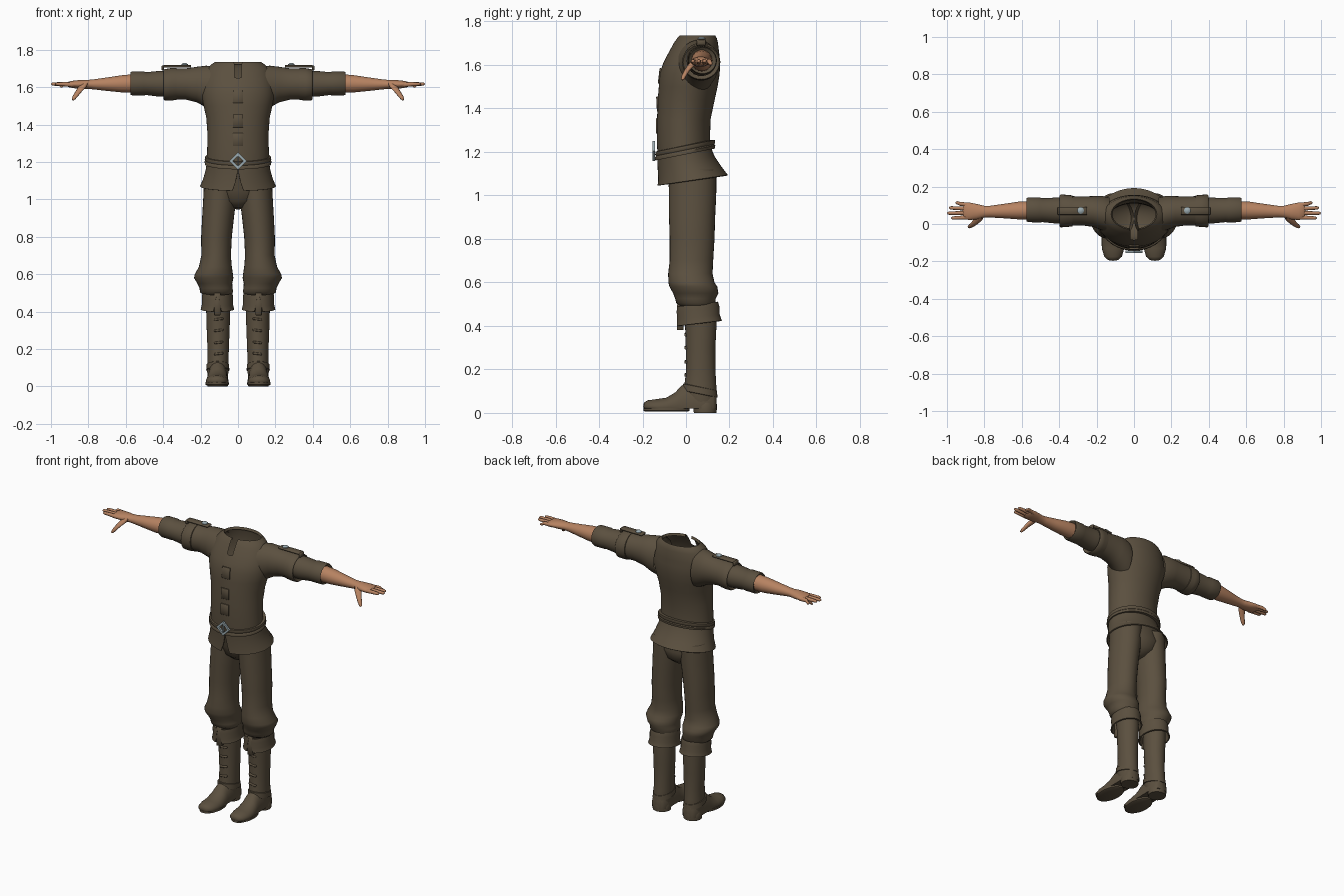
import bpy, bmesh, math
from mathutils import Matrix


def material(name, color):
    m = bpy.data.materials.new(name)
    m.diffuse_color = (*color, 1)
    return m


CLOTH = material("brown_cloth", (0.105, 0.08, 0.05))
SKIN = material("tan_skin", (0.47, 0.225, 0.12))
METAL = material("grey_metal", (0.34, 0.42, 0.45))


def finish(name, bm, mat, mirror=False, thick=0):
    bmesh.ops.remove_doubles(bm, verts=bm.verts, dist=0.0004)
    bmesh.ops.recalc_face_normals(bm, faces=bm.faces)
    me = bpy.data.meshes.new(name)
    bm.to_mesh(me)
    bm.free()
    me.materials.append(mat)
    ob = bpy.data.objects.new(name, me)
    bpy.context.collection.objects.link(ob)
    bpy.ops.object.select_all(action='DESELECT')
    ob.select_set(True)
    bpy.context.view_layer.objects.active = ob
    if thick:
        ob.modifiers.new("thickness", 'SOLIDIFY').thickness = thick
        bpy.ops.object.modifier_apply(modifier="thickness")
    bpy.ops.object.shade_smooth_by_angle(angle=math.radians(50))
    if mirror:
        ob.modifiers.new("mirror", 'MIRROR')
    return ob


def loft(name, rings, mat, axis='z', n=32, mirror=False, tilt=0, thick=0, floor=None):
    """Skin ellipses (position, centre 1, centre 2, radius 1, radius 2, front gap)."""
    bm = bmesh.new()
    rows = []
    for t, c1, c2, r1, r2, *gap in rings:
        g = gap[0] if gap else 0
        row = []
        for i in range(n + 1):
            a = g + (2 * math.pi - 2 * g) * i / n
            s, c = math.sin(a), math.cos(a)
            if axis == 'z':
                p = (c1 + r1 * s, c2 - r2 * c, t - tilt * r2 * c)
            elif axis == 'x':
                p = (t, c1 - r1 * c, c2 + r2 * s)
            else:
                z = c2 - r2 * c
                p = (c1 + r1 * s, t, z if floor is None else max(z, floor))
            row.append(bm.verts.new(p))
        rows.append(row)
    for a, b in zip(rows, rows[1:]):
        for i in range(n):
            bm.faces.new((a[i], a[i + 1], b[i + 1], b[i]))
    return finish(name, bm, mat, mirror, thick)


def box(name, center, size, mat, mirror=False, rx=0, ry=0, bevel=0.003):
    bm = bmesh.new()
    bmesh.ops.create_cube(bm, size=1)
    bmesh.ops.scale(bm, vec=size, verts=bm.verts)
    bmesh.ops.bevel(bm, geom=bm.edges[:], offset=bevel, segments=1, affect='EDGES')
    rot = Matrix.Rotation(rx, 4, 'X') @ Matrix.Rotation(ry, 4, 'Y')
    bmesh.ops.transform(bm, matrix=Matrix.Translation(center) @ rot, verts=bm.verts)
    return finish(name, bm, mat, mirror)


# Tunic body with open neck and collar slit
loft("tunic_body", [
    (1.17, 0, -.008, .166, .122), (1.25, 0, -.012, .165, .122), (1.35, 0, -.010, .163, .123),
    (1.44, 0, .001, .170, .131), (1.50, 0, .010, .184, .135), (1.56, 0, .017, .195, .138),
    (1.61, 0, .026, .192, .130), (1.648, 0, .034, .182, .119), (1.652, 0, .035, .180, .118, .10),
    (1.70, 0, .045, .165, .102, .12), (1.722, 0, .050, .142, .092, .14),
    (1.735, 0, .052, .122, .082, .17), (1.72, 0, .052, .115, .076, .18)],
    CLOTH, n=48)

# Flared hem of the tunic, split at the front
loft("tunic_skirt", [
    (1.20, 0, -.008, .167, .124), (1.16, 0, .0, .172, .131, .02),
    (1.11, 0, .017, .186, .146, .08), (1.07, 0, .030, .203, .162, .15)],
    CLOTH, n=48, tilt=.15, thick=.007)

# Belt, higher at the back, with a raised lower edge
loft("belt", [
    (1.19, 0, -.004, .160, .118), (1.188, 0, -.004, .177, .137), (1.202, 0, -.004, .179, .139),
    (1.208, 0, -.004, .174, .134), (1.214, 0, -.004, .178, .138), (1.228, 0, -.004, .176, .136),
    (1.231, 0, -.004, .160, .118)], CLOTH, n=48, tilt=.2)

# Diamond buckle frame with small points on its corners
bm = bmesh.new()
for ring_r, y in ((.046, -.142), (.046, -.154), (.029, -.154), (.029, -.142)):
    for k in range(4):
        a = k * math.pi / 2
        bm.verts.new((ring_r * math.cos(a), y, 1.205 + ring_r * math.sin(a)))
v = list(bm.verts)
for j in range(4):
    for k in range(4):
        a, b, j2 = k, (k + 1) % 4, (j + 1) % 4
        bm.faces.new((v[4 * j + a], v[4 * j + b], v[4 * j2 + b], v[4 * j2 + a]))
finish("belt_buckle", bm, METAL)
box("buckle_bar", (0, -.147, 1.205), (.008, .006, .07), METAL, bevel=.001)

# Front closure tabs
for k, (z, y, rx) in enumerate(((1.55, -.121, -.12), (1.42, -.131, .05), (1.32, -.134, .0))):
    box(f"front_tab_{k}", (0, y, z), (.055, .009, .07), CLOTH, rx=rx, bevel=.002)

# Short wide oversleeve and its hem
loft("upper_sleeve", [
    (.13, .045, 1.590, .095, .120), (.17, .058, 1.603, .092, .112), (.22, .067, 1.614, .082, .095),
    (.28, .070, 1.617, .077, .083), (.335, .070, 1.617, .079, .082)], CLOTH, 'x', mirror=True)
loft("upper_sleeve_hem", [
    (.325, .070, 1.617, .072, .075), (.33, .070, 1.617, .083, .085), (.36, .070, 1.615, .086, .087),
    (.392, .070, 1.613, .088, .083), (.397, .070, 1.613, .083, .079), (.385, .070, 1.613, .064, .064)],
    CLOTH, 'x', mirror=True)

# Rolled lower sleeve
loft("lower_sleeve", [
    (.36, .072, 1.618, .068, .068), (.42, .072, 1.618, .069, .069), (.49, .074, 1.619, .064, .061),
    (.505, .075, 1.62, .067, .064), (.565, .076, 1.62, .066, .064), (.575, .076, 1.62, .062, .060),
    (.565, .074, 1.62, .047, .047)], CLOTH, 'x', mirror=True)

# Shoulder straps with studs
box("shoulder_strap", (.325, .07, 1.712), (.15, .042, .012), CLOTH, True)
box("shoulder_strap_end", (.402, .07, 1.703), (.012, .042, .026), CLOTH, True)
loft("shoulder_stud", [(1.71, .285, .072, .018, .018), (1.722, .285, .072, .018, .018),
                       (1.728, .285, .072, .01, .01), (1.729, .285, .072, 0, 0)],
     METAL, n=12, mirror=True)

# Bare forearm and palm
loft("forearm", [
    (.55, .073, 1.62, .048, .050), (.62, .072, 1.618, .047, .046), (.70, .069, 1.616, .038, .036),
    (.77, .066, 1.615, .031, .027), (.80, .066, 1.615, .031, .024), (.84, .066, 1.615, .041, .024),
    (.88, .068, 1.615, .047, .020), (.905, .071, 1.615, .045, .015), (.915, .071, 1.615, .030, .008),
    (.917, .071, 1.615, 0, 0)], SKIN, 'x', mirror=True)

# Fingers and thumb
for k, (y0, y1, tip) in enumerate(((.035, .032, .978), (.059, .058, 1.0), (.082, .086, .99), (.102, .113, .955))):
    z1 = 1.617 if k < 3 else 1.606
    loft(f"finger_{k}", [
        (.88, y0, 1.613, .012, .013), (.93, (y0 + y1) / 2, 1.616, .0105, .011),
        (tip - .012, y1, z1, .009, .009), (tip - .003, y1, z1, .006, .005), (tip, y1, z1, 0, 0)],
        SKIN, 'x', n=12, mirror=True)
loft("thumb", [
    (1.622, .815, .045, .015, .015), (1.60, .833, .026, .022, .017), (1.575, .853, .005, .017, .013),
    (1.55, .871, -.009, .014, .011), (1.534, .880, -.015, .009, .008), (1.528, .882, -.017, 0, 0)],
    SKIN, n=12, mirror=True)

# Trousers: seat and legs gathered below the knee
loft("trouser_seat", [
    (.945, 0, .03, 0, 0), (.955, 0, .03, .04, .05), (.99, 0, .03, .11, .095),
    (1.05, 0, .03, .172, .110), (1.17, 0, .0, .160, .115)], CLOTH)
loft("trouser_leg", [
    (1.12, .090, .030, .090, .110), (1.0, .098, .030, .088, .109), (.90, .107, .028, .085, .106),
    (.80, .115, .028, .082, .103), (.70, .117, .025, .079, .100), (.64, .121, .020, .088, .102),
    (.60, .129, .025, .102, .106), (.58, .130, .034, .105, .110), (.55, .124, .045, .093, .104),
    (.525, .117, .043, .088, .093), (.505, .115, .045, .089, .090), (.49, .112, .050, .075, .075)],
    CLOTH, mirror=True)

# Boot shaft, folded cuff, tongue and laces
loft("boot_shaft", [
    (.50, .108, .06, .066, .076), (.40, .106, .068, .064, .072), (.30, .106, .067, .061, .068),
    (.20, .106, .068, .057, .067), (.13, .107, .066, .056, .073), (.09, .108, .066, .058, .076),
    (.05, .108, .07, .054, .068)], CLOTH, mirror=True)
loft("boot_cuff", [
    (.490, .110, .053, .060, .070), (.500, .110, .053, .080, .094, .05),
    (.475, .110, .055, .084, .099, .12), (.44, .110, .057, .083, .098, .18),
    (.412, .110, .060, .090, .105, .26)], CLOTH, mirror=True, tilt=.12, thick=.008)
box("boot_tongue", (.110, -.026, .44), (.034, .03, .12), CLOTH, True)
for k, z in enumerate((.36, .30, .235, .175)):
    box(f"boot_lace_{k}", (.103, .001, z), (.05, .016, .012), CLOTH, True, ry=.12)

# Foot, ankle band, sole and heel
loft("foot", [
    (-.197, .112, .03, 0, 0), (-.193, .112, .03, .026, .018), (-.175, .112, .028, .047, .03),
    (-.13, .112, .026, .060, .038), (-.09, .111, .026, .061, .044), (-.05, .110, .028, .057, .066),
    (-.02, .109, .03, .054, .095), (.02, .108, .03, .054, .115), (.08, .108, .03, .055, .11),
    (.125, .108, .03, .046, .09), (.14, .108, .03, .03, .07), (.141, .108, .03, 0, 0)],
    CLOTH, 'y', mirror=True, floor=.02)
loft("ankle_band", [
    (.085, .108, .064, .054, .072), (.088, .108, .064, .062, .081), (.118, .108, .064, .060, .078),
    (.121, .108, .064, .052, .07)], CLOTH, mirror=True, tilt=-.2)
loft("sole", [
    (.006, .112, -.09, 0, 0), (.006, .112, -.09, .056, .098), (.010, .112, -.09, .063, .106),
    (.022, .112, -.09, .063, .106), (.026, .112, -.09, .05, .09)], CLOTH, mirror=True)
loft("boot_heel", [
    (0, .109, .088, 0, 0), (0, .109, .088, .054, .052), (.03, .109, .088, .057, .055),
    (.05, .109, .085, .05, .055)], CLOTH, mirror=True)
